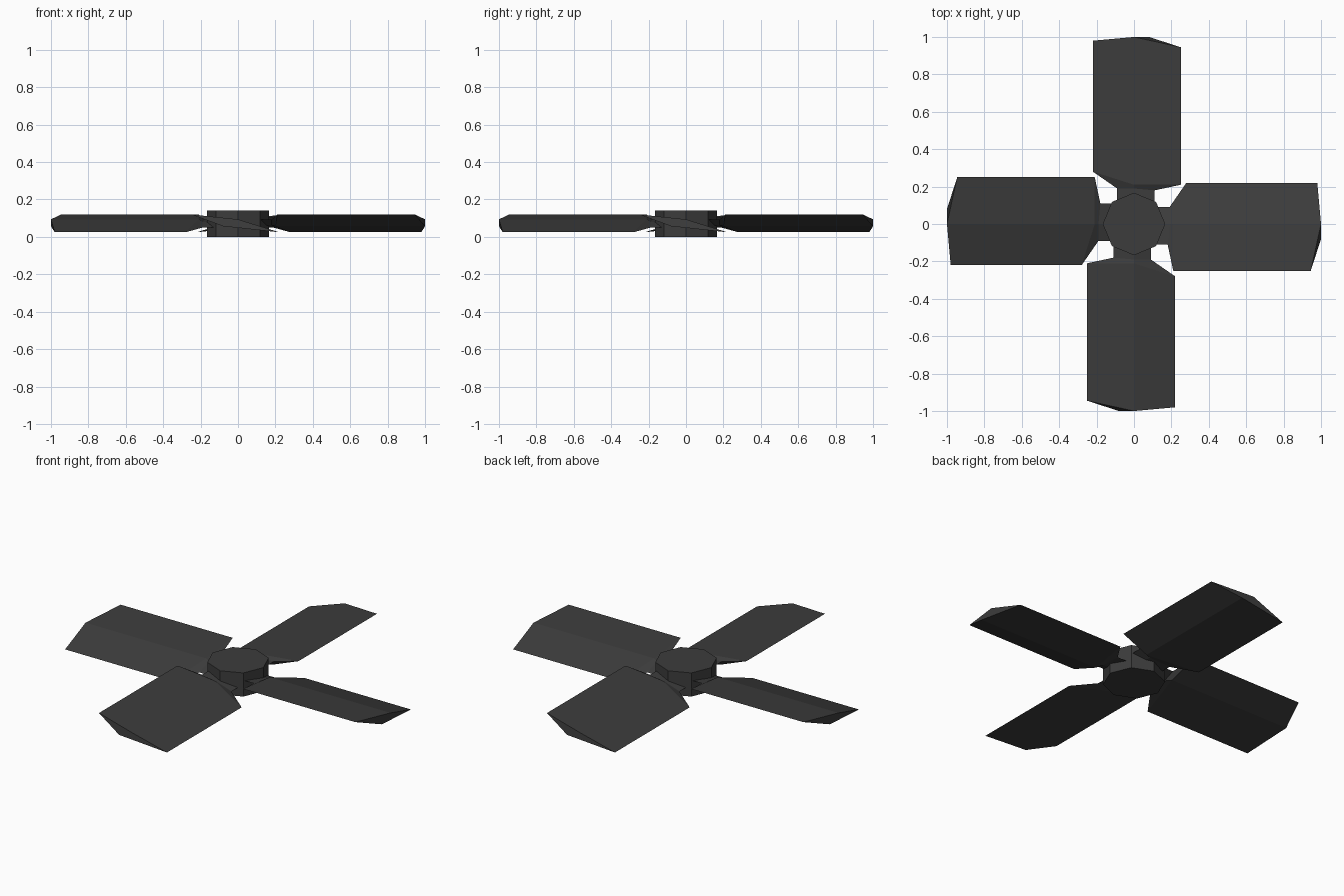
import bpy, bmesh, math
from mathutils import Matrix

cube = bpy.data.objects.get("Cube")
if cube:
    bpy.data.objects.remove(cube)

grey = bpy.data.materials.new("dark_grey")
grey.use_nodes = True
colour = (0.045, 0.045, 0.045, 1)
grey.diffuse_color = colour
grey.node_tree.nodes["Principled BSDF"].inputs["Base Color"].default_value = colour


def add_object(name, bm):
    bmesh.ops.recalc_face_normals(bm, faces=bm.faces)
    mesh = bpy.data.meshes.new(name)
    bm.to_mesh(mesh)
    bm.free()
    mesh.materials.append(grey)
    obj = bpy.data.objects.new(name, mesh)
    bpy.context.collection.objects.link(obj)
    return obj


# Octagonal hub with corners on the axes
bm = bmesh.new()
bmesh.ops.create_cone(bm, cap_ends=True, segments=8, radius1=0.167, radius2=0.167,
                      depth=0.14, matrix=Matrix.Translation((0, 0, 0.07)))
add_object("hub", bm)

# Pitched blade lofted from hub to tip; each section runs
# leading edge, upper ridge, trailing edge, lower ridge
sections = [
    [(0.10, -0.11, 0.092), (0.10, 0, 0.08), (0.10, 0.09, 0.05), (0.10, -0.04, 0.063)],
    [(0.18, -0.11, 0.092), (0.19, 0, 0.08), (0.19, 0.09, 0.05), (0.18, -0.04, 0.063)],
    [(0.21, -0.25, 0.12), (0.21, 0, 0.094), (0.28, 0.22, 0.025), (0.20, -0.08, 0.057)],
    [(0.945, -0.25, 0.12), (1, 0, 0.094), (0.98, 0.22, 0.025), (1, -0.08, 0.057)],
]


def make_blade(name, angle):
    bm = bmesh.new()
    rings = [[bm.verts.new(p) for p in section] for section in sections]
    for a, b in zip(rings, rings[1:]):
        for i in range(4):
            j = (i + 1) % 4
            bm.faces.new((a[i], a[j], b[j], b[i]))
    bm.faces.new(rings[0])
    bm.faces.new(rings[-1])
    bmesh.ops.rotate(bm, verts=bm.verts, matrix=Matrix.Rotation(angle, 3, 'Z'))
    add_object(name, bm)


for k, side in enumerate(("left", "back", "right", "front")):
    make_blade(side + "_blade", k * math.pi / 2)
